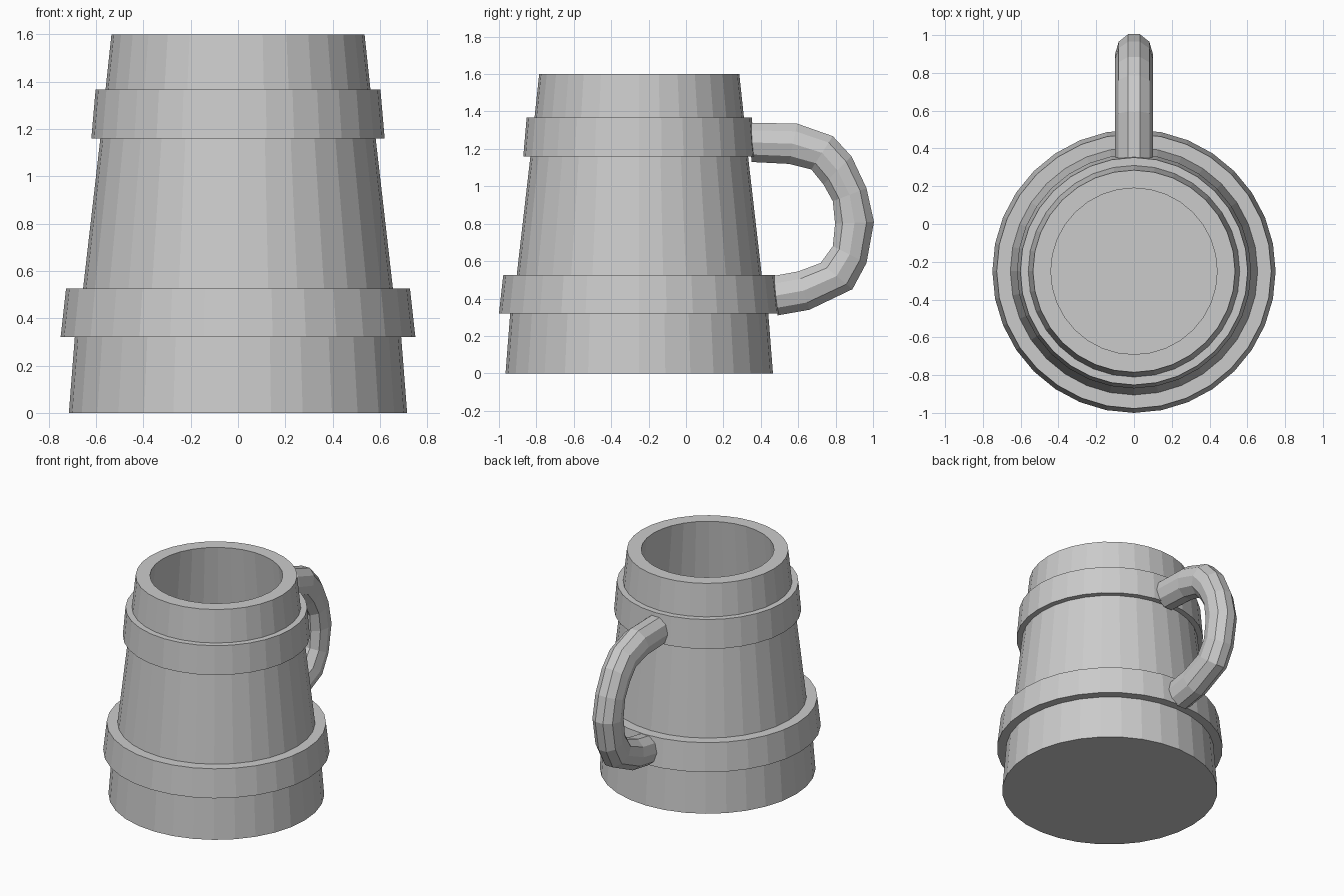
import bpy, bmesh
from math import sin, cos, pi

if "Cube" in bpy.data.objects:
    bpy.data.objects.remove(bpy.data.objects["Cube"])

CY = -0.25   # y of the tankard axis
SIDES = 32


def skin_rings(name, rings):
    """Skin a list of equal-sized vertex rings and cap both ends."""
    bm = bmesh.new()
    loops = [[bm.verts.new(p) for p in ring] for ring in rings]
    n = len(loops[0])
    for a, b in zip(loops, loops[1:]):
        for i in range(n):
            j = (i + 1) % n
            bm.faces.new((a[i], a[j], b[j], b[i]))
    bm.faces.new(loops[0])
    bm.faces.new(loops[-1])
    bmesh.ops.recalc_face_normals(bm, faces=bm.faces[:])
    mesh = bpy.data.meshes.new(name)
    bm.to_mesh(mesh)
    bm.free()
    obj = bpy.data.objects.new(name, mesh)
    bpy.context.collection.objects.link(obj)
    return obj


def lathe_ring(r, z):
    return [(r * cos(2 * pi * i / SIDES), CY + r * sin(2 * pi * i / SIDES), z)
            for i in range(SIDES)]


# Tapered cup with two raised bands, rim and hollow inside
profile = [(0.715, 0), (0.69, 0.32), (0.75, 0.32), (0.727, 0.525),
           (0.655, 0.525), (0.582, 1.16), (0.62, 1.16), (0.602, 1.367),
           (0.56, 1.367), (0.535, 1.6), (0.44, 1.6), (0.60, 0.1)]
skin_rings("cup", [lathe_ring(r, z) for r, z in profile])

# Handle: each section is given by its outer and inner (y, z) points
sections = [((0.34, 1.34), (0.35, 1.13)), ((0.595, 1.335), (0.55, 1.12)),
            ((0.785, 1.268), (0.67, 1.09)), ((0.885, 1.16), (0.735, 1.01)),
            ((0.965, 0.99), (0.785, 0.92)), ((1.005, 0.81), (0.797, 0.80)),
            ((0.965, 0.59), (0.785, 0.68)), ((0.89, 0.45), (0.72, 0.59)),
            ((0.66, 0.34), (0.60, 0.545)), ((0.49, 0.31), (0.465, 0.52))]


def handle_ring(outer, inner, n=10, half_width=0.1):
    ring = []
    for i in range(n):
        a = 2 * pi * (i + 0.5) / n
        c = cos(a) / cos(pi / n)
        ring.append((half_width * sin(a),
                     (outer[0] + inner[0]) / 2 + c * (outer[0] - inner[0]) / 2,
                     (outer[1] + inner[1]) / 2 + c * (outer[1] - inner[1]) / 2))
    return ring


skin_rings("handle", [handle_ring(o, i) for o, i in sections])
